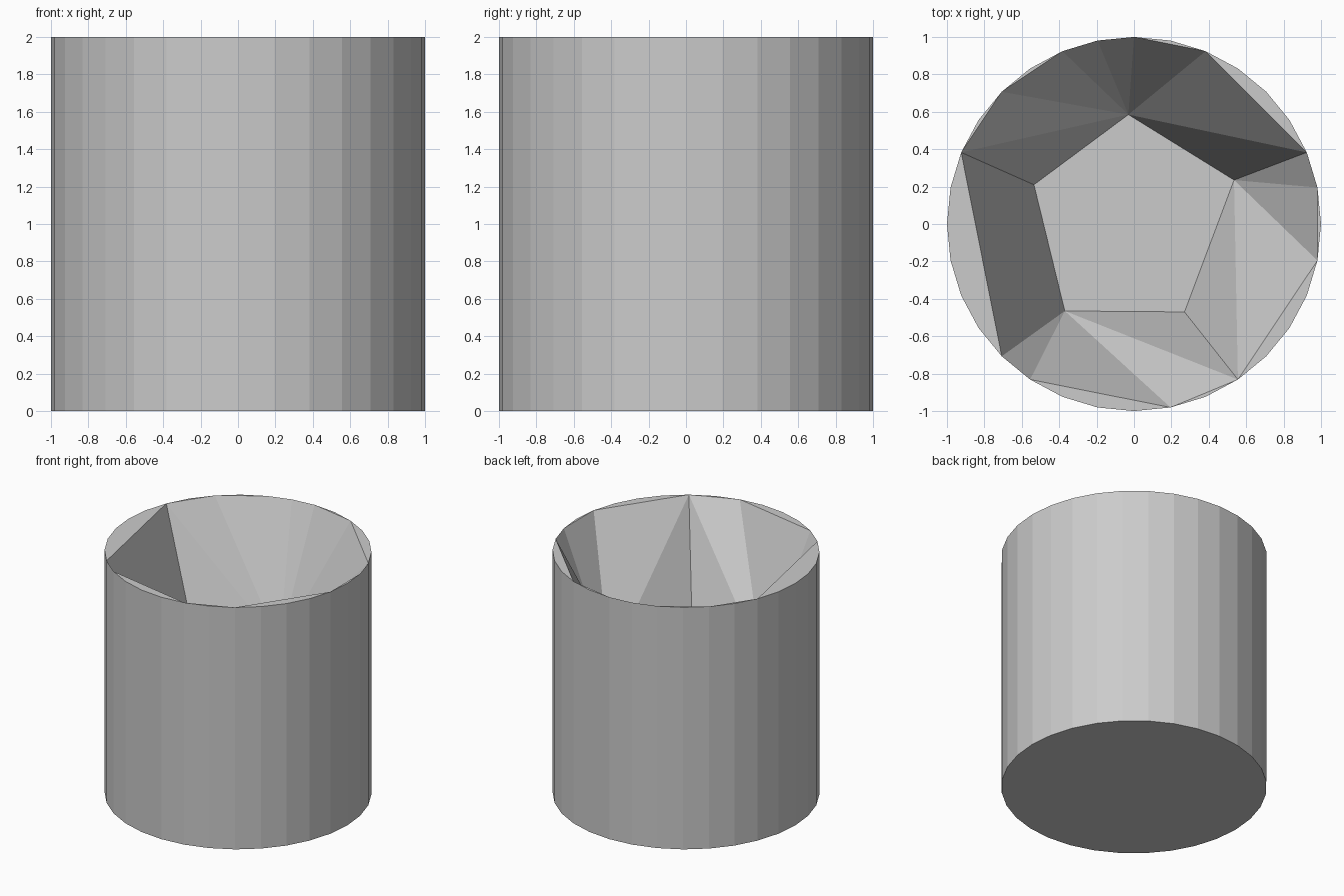
import bpy, bmesh
from math import cos, sin, pi

cube = bpy.data.objects.get("Cube")
if cube:
    bpy.data.objects.remove(cube, do_unlink=True)

SIDES = 32
FLOOR_Z = 1.0

grey = bpy.data.materials.new("plain_grey")
grey.use_nodes = True
colour = (0.6, 0.6, 0.6, 1)
grey.diffuse_color = colour
grey.node_tree.nodes["Principled BSDF"].inputs["Base Color"].default_value = colour

bm = bmesh.new()


def ring(z):
    return [bm.verts.new((cos(2 * pi * i / SIDES), sin(2 * pi * i / SIDES), z))
            for i in range(SIDES)]


# Outer wall and base
bottom, top = ring(0), ring(2)
bm.faces.new(bottom[::-1])
for i in range(SIDES):
    j = (i + 1) % SIDES
    bm.faces.new((bottom[i], bottom[j], top[j], top[i]))

# Sunken five-sided floor, anticlockwise from the back
floor = [bm.verts.new((x, y, FLOOR_Z)) for x, y in
         ((-0.03, 0.585), (-0.535, 0.21), (-0.37, -0.465), (0.27, -0.47), (0.535, 0.235))]
bm.faces.new(floor)

# Faceted hollow: each floor corner fans out to these rim steps
fans = ((2, 6, 8, 9, 10, 12, 14), (14, 20), (20, 21, 25, 27), (27,), (27, 31, 33, 34))
for k, steps in enumerate(fans):
    corner, following = floor[k], floor[(k + 1) % 5]
    for a, b in zip(steps, steps[1:]):
        bm.faces.new((corner, top[a % SIDES], top[b % SIDES]))
        # Flat rim sliver where the opening skips wall corners
        if b - a > 1:
            bm.faces.new([top[s % SIDES] for s in range(a, b + 1)])
    bm.faces.new((corner, top[steps[-1] % SIDES], following))

bmesh.ops.recalc_face_normals(bm, faces=bm.faces[:])
mesh = bpy.data.meshes.new("hollowed_cylinder")
bm.to_mesh(mesh)
bm.free()
mesh.materials.append(grey)
obj = bpy.data.objects.new("hollowed_cylinder", mesh)
bpy.context.collection.objects.link(obj)
